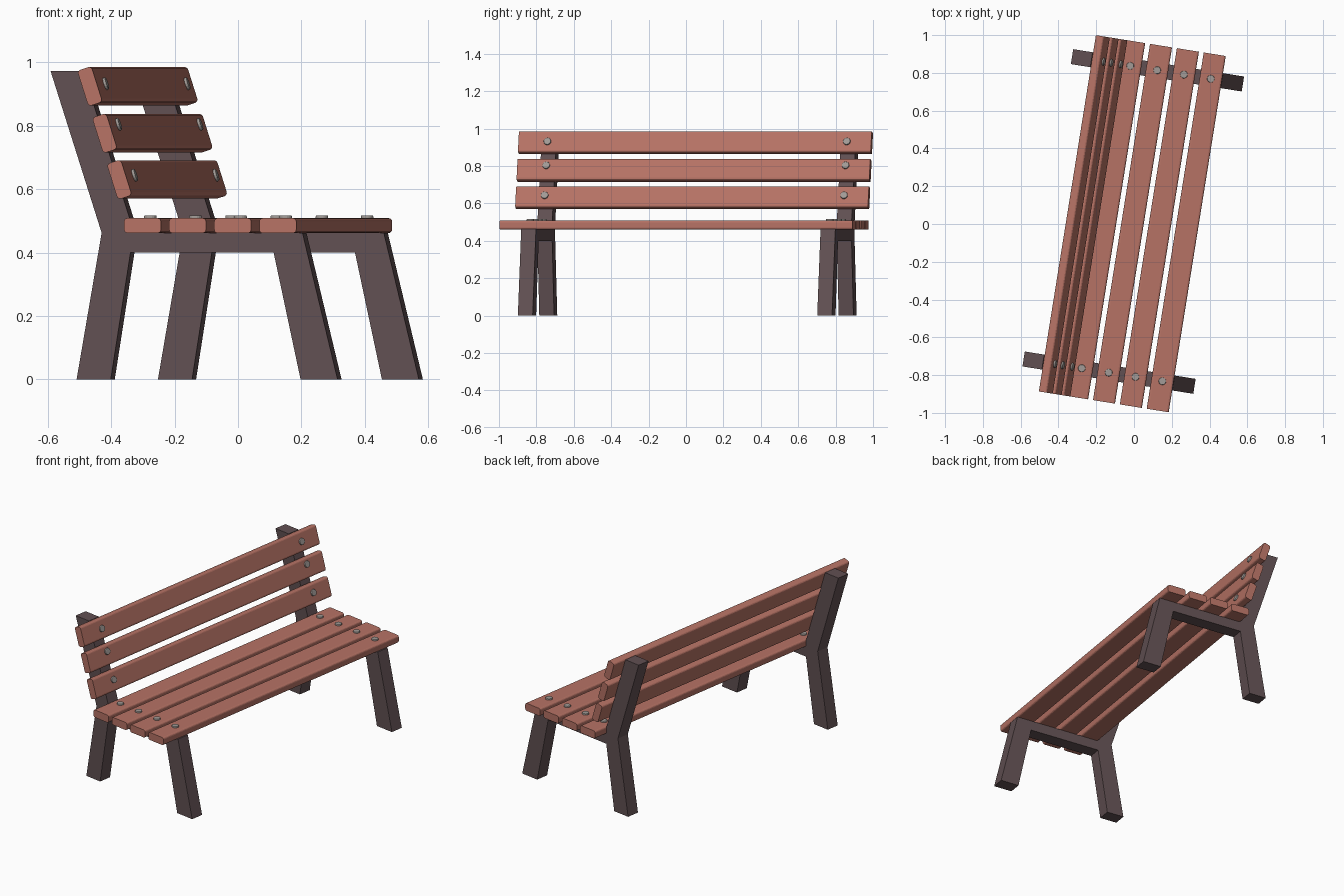
import bpy, bmesh
from math import radians, sin, cos
from mathutils import Matrix, Vector

if "Cube" in bpy.data.objects:
    bpy.data.objects.remove(bpy.data.objects["Cube"])

TURN = Matrix.Rotation(radians(-9.1), 4, 'Z')   # whole bench is turned slightly
TILT = radians(17.7)                            # lean of the backrest
FRAME_Y = (-0.798, 0.823)
SLAT_W, SLAT_T, SLAT_L = 0.118, 0.047, 1.91


def material(name, rgb):
    m = bpy.data.materials.new(name)
    m.diffuse_color = (*rgb, 1)
    m.use_nodes = True
    m.node_tree.nodes["Principled BSDF"].inputs["Base Color"].default_value = m.diffuse_color
    return m


WOOD = material("red_wood", (0.47, 0.17, 0.13))
IRON = material("dark_iron", (0.12, 0.08, 0.085))
STEEL = material("bolt_steel", (0.36, 0.33, 0.31))


def finish(name, bm, mat, local=Matrix()):
    bm.transform(TURN @ local)
    bmesh.ops.recalc_face_normals(bm, faces=bm.faces[:])
    me = bpy.data.meshes.new(name)
    bm.to_mesh(me)
    bm.free()
    me.materials.append(mat)
    ob = bpy.data.objects.new(name, me)
    bpy.context.collection.objects.link(ob)
    return ob


def side_frame(name, y):
    # outline of legs, seat rail and back post, extruded along the bench
    outline = [(-0.381, 0), (-0.272, 0), (-0.209, 0.40), (0.248, 0.40),
               (0.334, 0), (0.452, 0), (0.340, 0.462), (-0.197, 0.462),
               (-0.360, 0.972), (-0.464, 0.972), (-0.301, 0.462)]
    bm = bmesh.new()
    face = bm.faces.new([bm.verts.new((x, y - 0.04, z)) for x, z in outline])
    ext = bmesh.ops.extrude_face_region(bm, geom=[face])
    verts = [v for v in ext["geom"] if isinstance(v, bmesh.types.BMVert)]
    bmesh.ops.translate(bm, verts=verts, vec=(0, 0.08, 0))
    finish(name, bm, IRON)


def slat(name, local):
    # plank with rounded long edges
    bm = bmesh.new()
    bmesh.ops.create_cube(bm, size=1)
    bmesh.ops.scale(bm, vec=(SLAT_W, SLAT_L, SLAT_T), verts=bm.verts[:])
    long_edges = [e for e in bm.edges
                  if abs(e.verts[0].co.y - e.verts[1].co.y) > 1]
    bmesh.ops.bevel(bm, geom=long_edges, offset=0.011, segments=3,
                    profile=0.5, affect='EDGES')
    finish(name, bm, WOOD, local)


def bolts(name, local, shift=0.0):
    # low round bolt heads over each side frame
    for i, y in enumerate(FRAME_Y):
        bm = bmesh.new()
        bmesh.ops.create_cone(bm, cap_ends=True, segments=16, radius1=0.020,
                              radius2=0.020, depth=0.018)
        rim = [e for e in bm.edges if all(v.co.z > 0 for v in e.verts)]
        bmesh.ops.bevel(bm, geom=rim, offset=0.004, segments=2,
                        profile=0.5, affect='EDGES')
        pos = Matrix.Translation((shift, y, SLAT_T / 2))
        finish(f"{name}_{i + 1}", bm, STEEL, local @ pos)


# Side frames
for name, y in zip(("near_side_frame", "far_side_frame"), FRAME_Y):
    side_frame(name, y)

# Seat slats
for i in range(4):
    m = Matrix.Translation((-0.152 + 0.144 * i, 0, 0.485))
    slat(f"seat_slat_{i + 1}", m)
    bolts(f"seat_bolt_{i + 1}", m)

# Backrest slats, lying on the front of the posts
normal = Vector((cos(TILT), 0, sin(TILT)))
up = Vector((-sin(TILT), 0, cos(TILT)))
for i, (z, shift) in enumerate([(0.630, -0.006), (0.776, -0.021), (0.924, 0)]):
    zl = z - normal.z * SLAT_T / 2
    x = -0.197 - 0.3196 * (zl - 0.462) + normal.x * SLAT_T / 2
    # local x points down the slat, local z points forward
    axes = Matrix((-up, Vector((0, 1, 0)), normal)).transposed().to_4x4()
    m = Matrix.Translation((x, 0, z)) @ axes
    slat(f"back_slat_{i + 1}", m)
    bolts(f"back_bolt_{i + 1}", m, shift)
